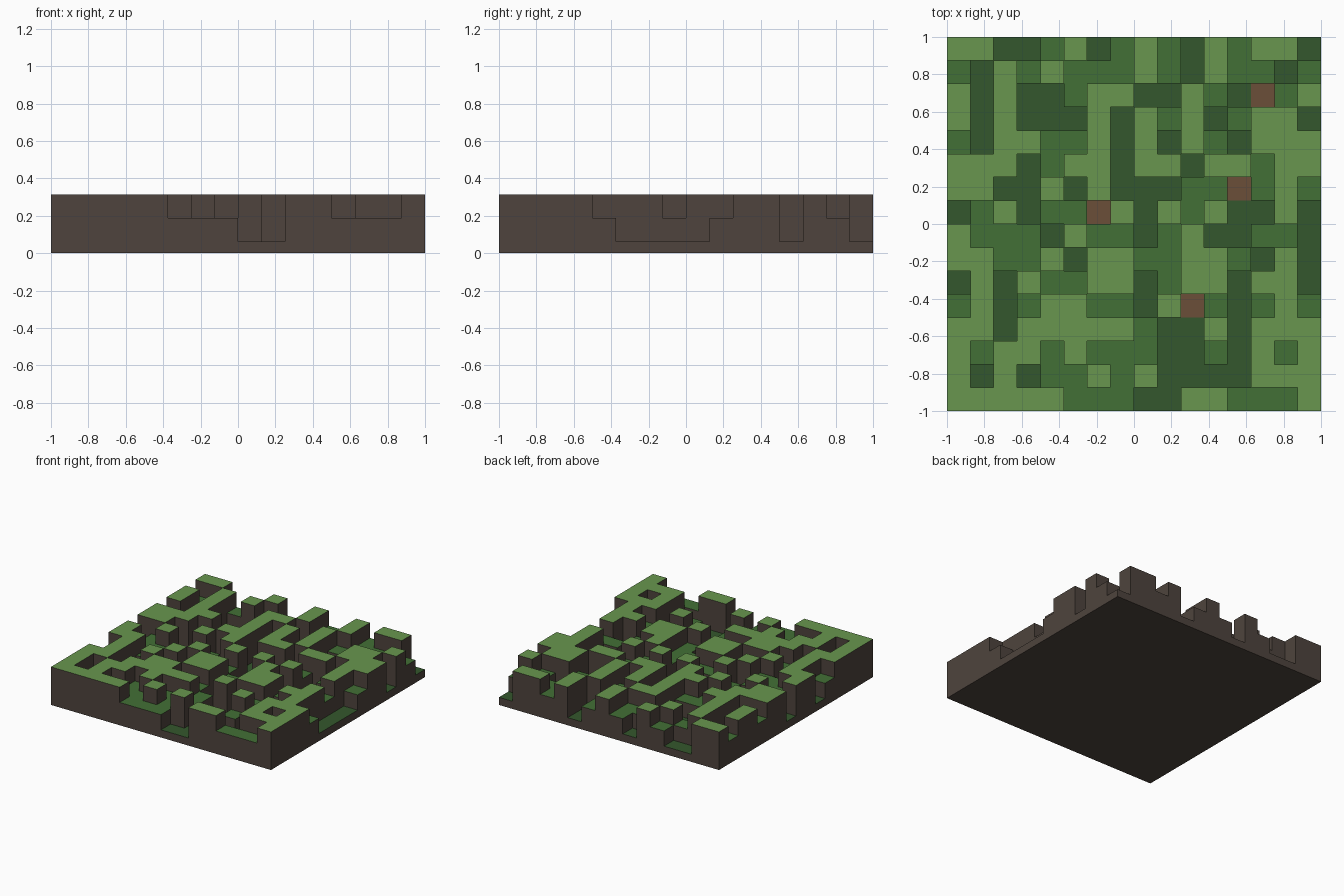
import bpy, bmesh

if "Cube" in bpy.data.objects:
    bpy.data.objects.remove(bpy.data.objects["Cube"])

# Terrain map, back row first: L = high, M = middle, D = low grass, B = bare earth pit
ROWS = [
    "LLDDMLDMLMDLMLLD",
    "MDLMLMMMLMDLMMDM",
    "LDLDDMLLDDLMDBML",
    "LDLDDDLDLMLDMLLD",
    "MDLLMMLDLDLMDLLL",
    "LLLDMLLDLLDLLMLL",
    "LLDDLDLDDDMMBMLM",
    "DMLDMMBLDLMLDDLD",
    "LMMMDLMMDMLDDMMD",
    "LLMMLDLLMMLLMDLD",
    "DLDLMMLLDMLLDLLD",
    "MLDMLLMMDLBMDMLM",
    "LLDLLLLLMDDLDLLL",
    "LMLLMLMMMDDMDLML",
    "LDLDMMLMLDDDDLLL",
    "LLLLLMMMDDLLMMML",
]
N = 16
CELL = 2 / N
HEIGHT = {"L": 0.3125, "M": 0.1875, "D": 0.0625, "B": 0.0625}


def material(name, rgb):
    m = bpy.data.materials.new(name)
    m.diffuse_color = [(c / 255 / 12.92) if c < 11 else ((c / 255 + 0.055) / 1.055) ** 2.4
                       for c in rgb] + [1.0]
    m.use_nodes = True
    m.node_tree.nodes["Principled BSDF"].inputs["Base Color"].default_value = m.diffuse_color
    return m


materials = [
    material("dark soil", (78, 68, 61)),
    material("light grass", (104, 150, 78)),
    material("middle grass", (66, 112, 54)),
    material("dark grass", (52, 87, 45)),
    material("bare earth", (107, 78, 57)),
]
TOP = {"L": 1, "M": 2, "D": 3, "B": 4}


def height(i, j):
    """Height of a cell; outside the map it is the ground."""
    return HEIGHT[ROWS[j][i]] if 0 <= i < N and 0 <= j < N else 0.0


bm = bmesh.new()


def quad(points, mat):
    face = bm.faces.new([bm.verts.new(p) for p in points])
    face.material_index = mat


for j in range(N):
    for i in range(N):
        x0, y1 = -1 + i * CELL, 1 - j * CELL
        x1, y0 = x0 + CELL, y1 - CELL
        h = height(i, j)
        # Grass top
        corners = [(x0, y0), (x1, y0), (x1, y1), (x0, y1)]
        quad([(x, y, h) for x, y in corners], TOP[ROWS[j][i]])
        # Soil walls down to each lower neighbour: front, right, back, left
        for k, (di, dj) in enumerate([(0, 1), (1, 0), (0, -1), (-1, 0)]):
            low = height(i + di, j + dj)
            if low < h:
                a, b = corners[k], corners[(k + 1) % 4]
                quad([(*a, low), (*b, low), (*b, h), (*a, h)], 0)

# Underside
quad([(-1, -1, 0), (-1, 1, 0), (1, 1, 0), (1, -1, 0)], 0)
bmesh.ops.remove_doubles(bm, verts=bm.verts, dist=1e-5)

mesh = bpy.data.meshes.new("terrain_block")
bm.to_mesh(mesh)
bm.free()
for m in materials:
    mesh.materials.append(m)
terrain = bpy.data.objects.new("terrain_block", mesh)
bpy.context.collection.objects.link(terrain)
